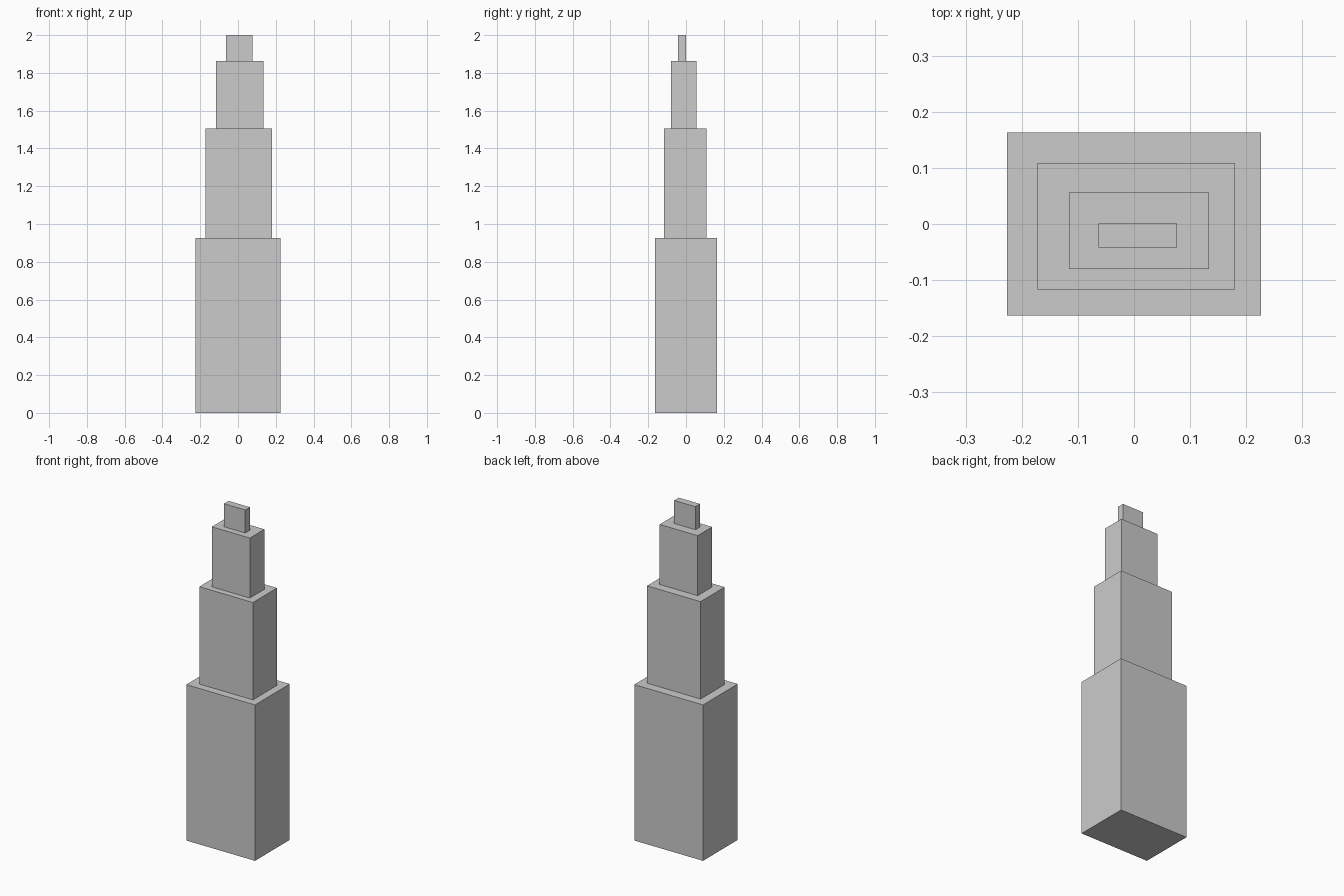
import bpy, bmesh

if "Cube" in bpy.data.objects:
    bpy.data.objects.remove(bpy.data.objects["Cube"])

# Tiers from bottom to top: x min, x max, y min, y max, top height
TIERS = [
    (-0.226, 0.226, -0.163, 0.163, 0.927),
    (-0.172, 0.180, -0.117, 0.109, 1.506),
    (-0.116, 0.134, -0.080, 0.056, 1.863),
    (-0.063, 0.077, -0.042, 0.001, 2.0),
]


def ring(bm, x0, x1, y0, y1, z):
    return [bm.verts.new((x, y, z)) for x, y in ((x0, y0), (x1, y0), (x1, y1), (x0, y1))]


def bridge(bm, low, high):
    for i in range(4):
        j = (i + 1) % 4
        bm.faces.new((low[i], low[j], high[j], high[i]))


# Stepped tower: each tier has walls, then a ledge leading to the next tier
bm = bmesh.new()
previous, base = None, 0.0
for x0, x1, y0, y1, top in TIERS:
    foot = ring(bm, x0, x1, y0, y1, base)
    if previous:
        bridge(bm, previous, foot)
    else:
        bm.faces.new(foot[::-1])
    previous = ring(bm, x0, x1, y0, y1, top)
    bridge(bm, foot, previous)
    base = top
bm.faces.new(previous)
bmesh.ops.recalc_face_normals(bm, faces=bm.faces)

mesh = bpy.data.meshes.new("stepped_tower")
bm.to_mesh(mesh)
bm.free()
bpy.context.collection.objects.link(bpy.data.objects.new("stepped_tower", mesh))
